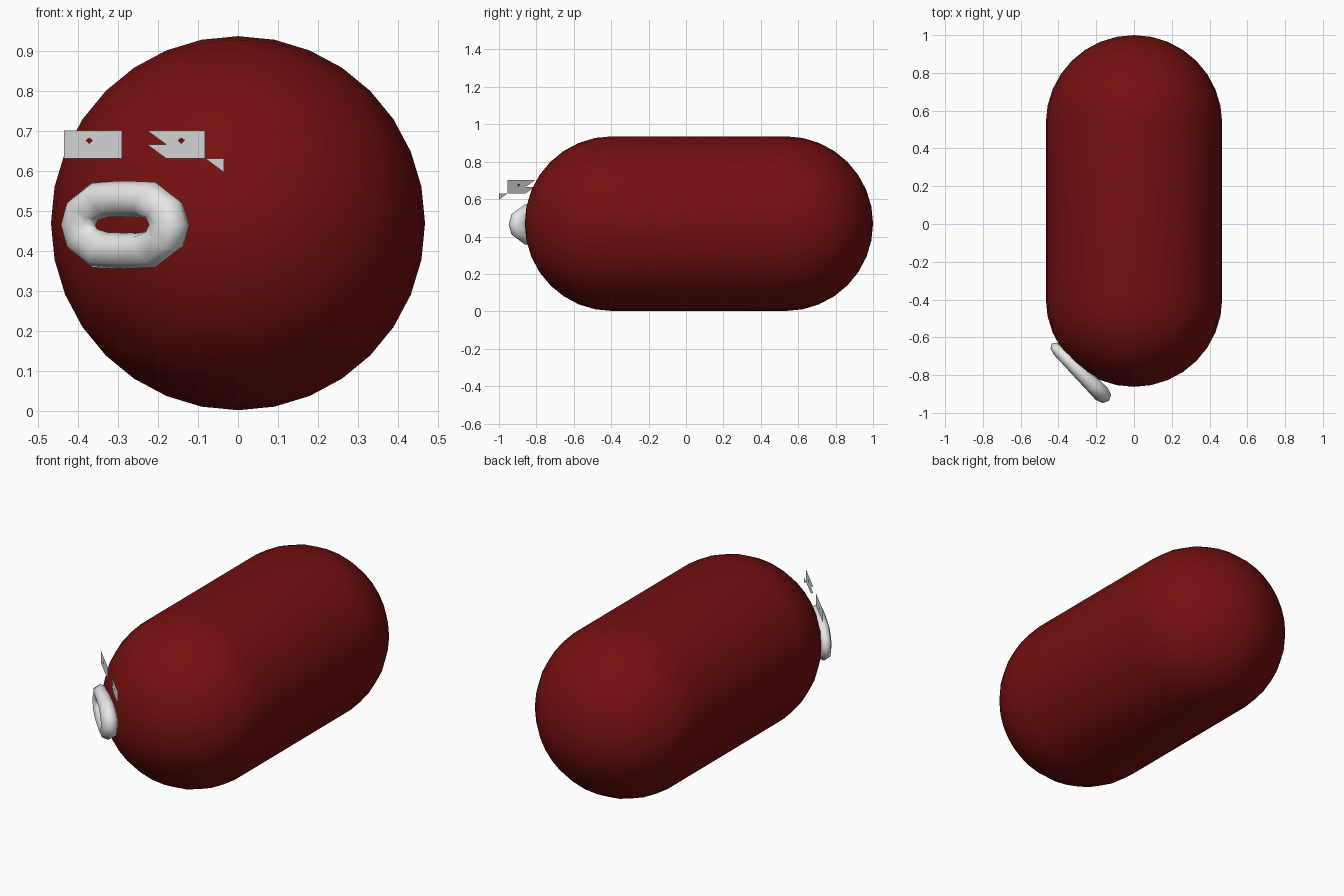
import bpy, bmesh, math
from mathutils import Vector

if "Cube" in bpy.data.objects:
    bpy.data.objects.remove(bpy.data.objects["Cube"])


def material(name, rgb):
    m = bpy.data.materials.new(name)
    m.diffuse_color = (*rgb, 1)
    m.use_nodes = True
    m.node_tree.nodes["Principled BSDF"].inputs["Base Color"].default_value = m.diffuse_color
    return m


RED = material("dark red", (0.18, 0.005, 0.005))
WHITE = material("off white", (0.8, 0.8, 0.8))


def finish(name, bm, mat, smooth=False):
    bmesh.ops.recalc_face_normals(bm, faces=bm.faces)
    me = bpy.data.meshes.new(name)
    bm.to_mesh(me)
    bm.free()
    me.materials.append(mat)
    for p in me.polygons:
        p.use_smooth = smooth
    ob = bpy.data.objects.new(name, me)
    bpy.context.collection.objects.link(ob)
    return ob


# Capsule body: half-circle ends spun around the long axis
R, ZC, Y0, Y1 = 0.467, 0.469, -0.395, 0.533
profile = [(R * math.sin(i * math.pi / 16), Y0 - R * math.cos(i * math.pi / 16)) for i in range(9)]
profile += [(R * math.cos(i * math.pi / 16), Y1 + R * math.sin(i * math.pi / 16)) for i in range(9)]
bm = bmesh.new()
vs = [bm.verts.new((r, y, ZC)) for r, y in profile]
es = [bm.edges.new(pair) for pair in zip(vs, vs[1:])]
bmesh.ops.spin(bm, geom=vs + es, cent=(0, 0, ZC), axis=(0, 1, 0),
               angle=math.tau, steps=32)
bmesh.ops.remove_doubles(bm, verts=bm.verts, dist=1e-4)
finish("body", bm, RED, True)

# The face details lie on a diagonal plane at the front left
S = math.sqrt(0.5)
ALONG, OUT, UP = Vector((S, -S, 0)), Vector((-S, -S, 0)), Vector((0, 0, 1))

# Mouth: squashed ring with a fuller right end and a flatter top
NU, NV = 12, 8
centre = Vector((-0.285, -0.785, 0.465))
bm = bmesh.new()
rings = []
for i in range(NU):
    a = math.tau * i / NU
    c, s = math.cos(a), math.sin(a)
    c *= 1.03 if abs(c) < 0.95 else 1.0
    s = max(-1.0, min(1.0, s * 1.12))
    ring = []
    for j in range(NV):
        b = math.tau * j / NV
        t = math.cos(b)
        ring.append(bm.verts.new(centre
                                 + ALONG * c * (0.16 + 0.055 * t)
                                 + UP * s * (0.065 + 0.045 * t)
                                 + OUT * (0.039 + 0.006 * c) * math.sin(b)))
    rings.append(ring)
for i in range(NU):
    for j in range(NV):
        p, q, k = rings[i], rings[(i + 1) % NU], (j + 1) % NV
        bm.faces.new((p[j], q[j], q[k], p[k]))
finish("mouth", bm, WHITE, True)


# Thin eye plates, given by x and z on the diagonal plane
def plate(name, polygons, mat, offset=0.0):
    bm = bmesh.new()
    for poly in polygons:
        bm.faces.new([bm.verts.new(Vector((x, -1.036 - x, z)) + OUT * offset)
                      for x, z in poly])
    return finish(name, bm, mat)


T, M, B = 0.701, 0.666, 0.631
plate("left_eye", [[(-0.435, B), (-0.29, B), (-0.29, T), (-0.435, T)]], WHITE)
plate("right_eye", [
    [(-0.2275, T), (-0.18, M), (-0.2275, M), (-0.18, B), (-0.0825, B), (-0.0825, T)],
    [(-0.0825, B), (-0.035, 0.596), (-0.035, B)]], WHITE)

# Tiny pupils on both faces of each plate
for side, x in (("left", -0.37), ("right", -0.14)):
    for face, off in (("front", 0.002), ("back", -0.002)):
        plate(f"{side}_pupil_{face}",
              [[(x - 0.009, 0.676), (x, 0.667), (x + 0.009, 0.676), (x, 0.683)]], RED, off)
